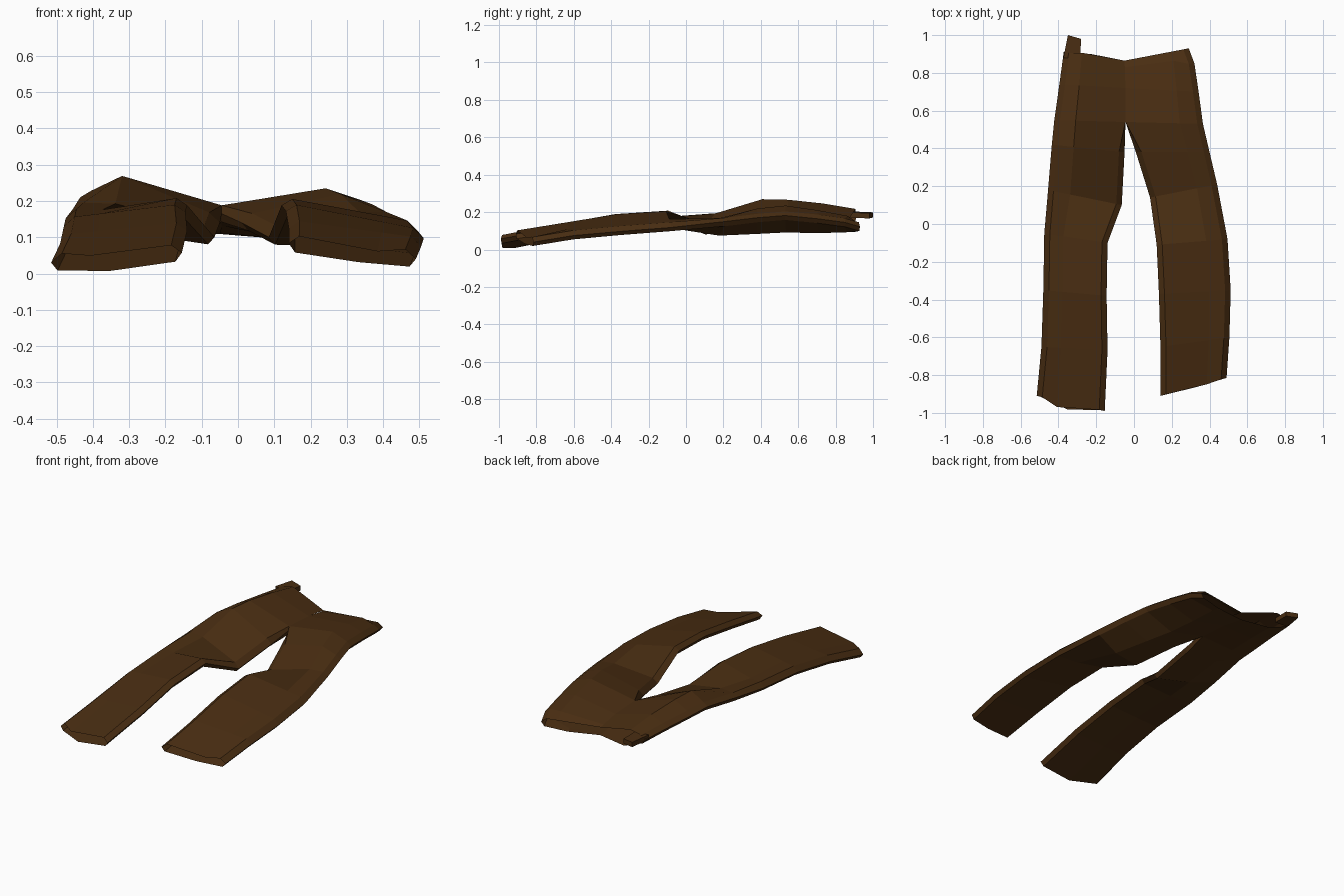
import bpy, bmesh
from mathutils import Vector

brown = bpy.data.materials.new("dark brown cloth")
brown.diffuse_color = (0.068, 0.027, 0.006, 1)


def finish(bm, name):
    bmesh.ops.recalc_face_normals(bm, faces=bm.faces)
    mesh = bpy.data.meshes.new(name)
    bm.to_mesh(mesh)
    bm.free()
    mesh.materials.append(brown)
    obj = bpy.data.objects.new(name, mesh)
    bpy.context.collection.objects.link(obj)
    return obj


def ring(outer, inner, bump, sag, shift, seam):
    """Eight-sided flattened cloth tube between an outer and an inner edge point."""
    o, i = Vector(outer), Vector(inner)
    d = (i - o).normalized()
    half = Vector((0, 0, 0.023))
    pad_o, pad_i = d * 0.03, d * (0 if seam else 0.03)
    mid = o.lerp(i, 0.3) + Vector((0, shift, 0))
    low = o.lerp(i, 0.45) + Vector((0, shift, -sag))
    return [o, o + pad_o + half, mid + half + Vector((0, 0, bump)), i - pad_i + half,
            i, i - pad_i * 0.6 - half, low - half, o + pad_o * 0.6 - half]


def half_trousers(name, rows):
    bm = bmesh.new()
    rings = [[bm.verts.new(p) for p in ring(*r)] for r in rows]
    for k in range(len(rings) - 1):
        a, b = rings[k], rings[k + 1]
        for j in range(8):
            # leave the hidden centre seam open so both halves join
            if rows[k][5] and rows[k + 1][5] and j in (3, 4):
                continue
            n = (j + 1) % 8
            bm.faces.new((a[j], a[n], b[n], b[j]))
    return finish(bm, name)      # hem and waist stay open


# rows run hem to waist:
# outer edge, inner edge, top ridge height, underside sag, mid y shift, seam
crotch = [(-0.045, 0.54, 0.165), (-0.045, 0.72, 0.155), (-0.05, 0.865, 0.132)]

half_trousers("left_leg", [
    ((-0.515, -0.91, 0.030), (-0.155, -0.99, 0.057), -0.012, 0.012, -0.035, False),
    ((-0.49, -0.65, 0.083), (-0.14, -0.67, 0.118), 0.0, 0, 0, False),
    ((-0.48, -0.35, 0.13), (-0.145, -0.38, 0.17), 0.0, 0, 0, False),
    ((-0.475, -0.05, 0.152), (-0.14, -0.10, 0.188), -0.01, 0.01, 0, False),
    ((-0.455, 0.18, 0.178), (-0.065, 0.10, 0.10), 0.015, 0.01, 0, False),
    ((-0.435, 0.42, 0.21), (-0.05, 0.38, 0.14), 0.057, 0.03, 0, False),
    ((-0.422, 0.55, 0.205), crotch[0], 0.05, 0.035, 0, True),
    ((-0.395, 0.74, 0.195), crotch[1], 0.04, 0.035, 0, True),
    ((-0.372, 0.91, 0.185), crotch[2], 0.025, 0.03, 0.01, True),
])

half_trousers("right_leg", [
    ((0.49, -0.815, 0.040), (0.14, -0.91, 0.083), -0.015, 0.005, -0.005, False),
    ((0.505, -0.60, 0.075), (0.14, -0.65, 0.125), 0.0, 0, 0, False),
    ((0.512, -0.35, 0.097), (0.132, -0.37, 0.172), 0.0, 0, 0, False),
    ((0.495, -0.08, 0.118), (0.12, -0.11, 0.188), 0.0, 0.01, 0, False),
    ((0.44, 0.21, 0.15), (0.085, 0.14, 0.10), 0.012, 0.03, 0, False),
    ((0.40, 0.38, 0.17), (0.01, 0.38, 0.14), 0.035, 0.05, 0, False),
    ((0.365, 0.53, 0.182), crotch[0], 0.035, 0.06, 0, True),
    ((0.342, 0.70, 0.165), crotch[1], 0.025, 0.05, 0, True),
    ((0.32, 0.85, 0.145), (-0.05, 0.83, 0.135), 0.015, 0.025, 0.02, True),
    ((0.29, 0.93, 0.122), crotch[2], 0.0, 0.01, 0.0, True),
])

# small raised corner flap at the waist
bm = bmesh.new()
outline = [(-0.374, 0.88, 0.19), (-0.35, 1.0, 0.185), (-0.28, 0.98, 0.18), (-0.285, 0.88, 0.185)]
low = [bm.verts.new((x, y, z - 0.014)) for x, y, z in outline]
high = [bm.verts.new((x, y, z + 0.014)) for x, y, z in outline]
bm.faces.new(low)
bm.faces.new(high)
for k in range(4):
    n = (k + 1) % 4
    bm.faces.new((low[k], low[n], high[n], high[k]))
finish(bm, "waist_flap")
